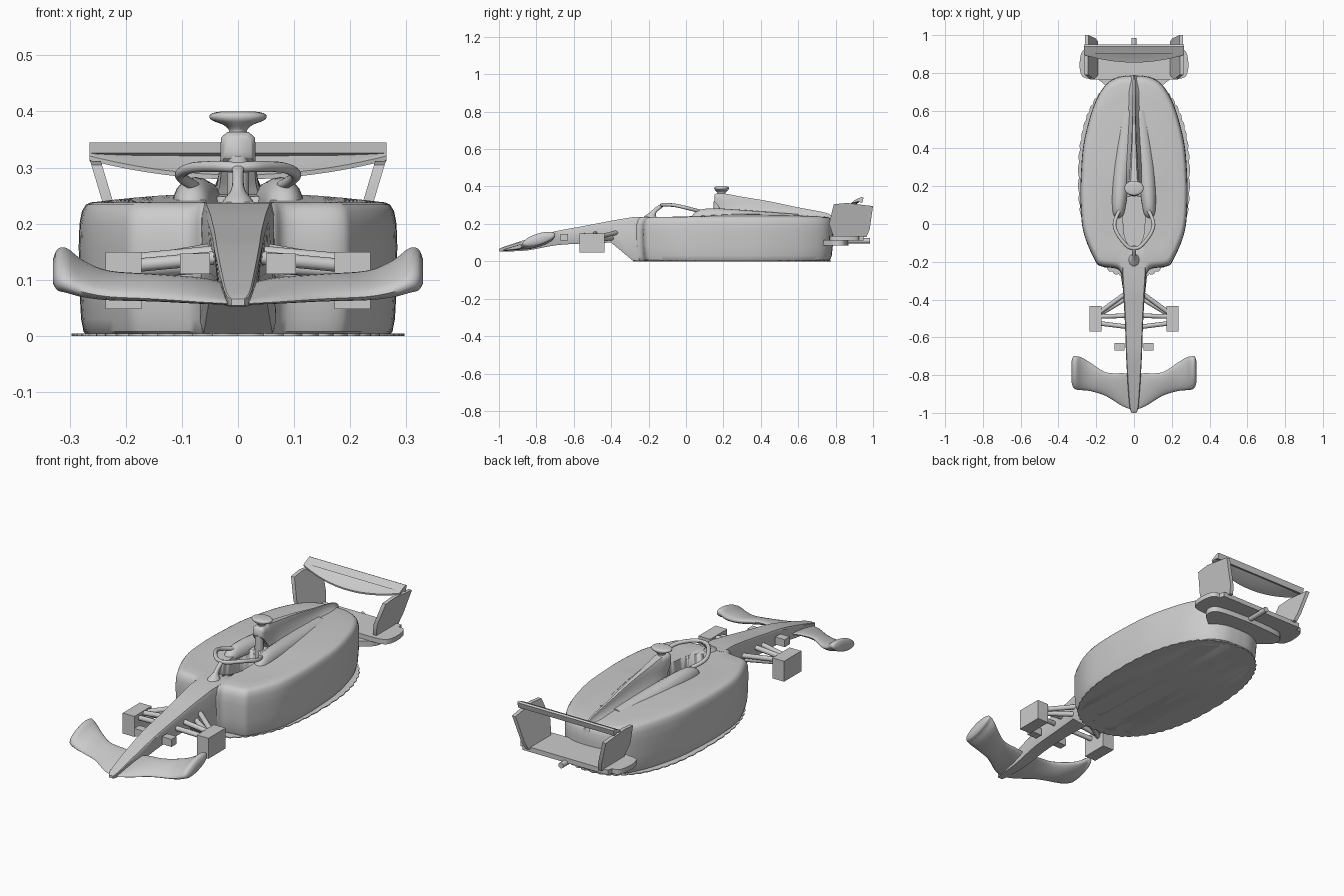
import bpy, bmesh, math
from mathutils import Vector

if "Cube" in bpy.data.objects:
    bpy.data.objects.remove(bpy.data.objects["Cube"])

grey = bpy.data.materials.new("light_grey")
grey.diffuse_color = (0.6, 0.6, 0.6, 1)
grey.use_nodes = True
grey.node_tree.nodes["Principled BSDF"].inputs["Base Color"].default_value = grey.diffuse_color


def finish(name, bm, angle=35):
    bmesh.ops.recalc_face_normals(bm, faces=bm.faces)
    me = bpy.data.meshes.new(name)
    bm.to_mesh(me)
    bm.free()
    me.materials.append(grey)
    ob = bpy.data.objects.new(name, me)
    bpy.context.collection.objects.link(ob)
    bpy.ops.object.select_all(action='DESELECT')
    ob.select_set(True)
    bpy.context.view_layer.objects.active = ob
    bpy.ops.object.shade_smooth_by_angle(angle=math.radians(angle))
    return ob


def smooth(rows, n=5):
    """Catmull-Rom through rows of numbers."""
    out = []
    for i in range(len(rows) - 1):
        a, b, c, d = (rows[max(0, min(len(rows) - 1, i + k))] for k in (-1, 0, 1, 2))
        for j in range(n):
            t = j / n
            out.append(tuple(0.5 * (2 * q + (r - p) * t + (2 * p - 5 * q + 4 * r - s) * t * t
                                    + (3 * q - p - 3 * r + s) * t ** 3)
                             for p, q, r, s in zip(a, b, c, d)))
    return out + [tuple(rows[-1])]


def loft(name, rings, angle=35):
    bm = bmesh.new()
    vs = [[bm.verts.new(p) for p in r] for r in rings]
    n = len(rings[0])
    for a, b in zip(vs, vs[1:]):
        for i in range(n):
            bm.faces.new((a[i], a[(i + 1) % n], b[(i + 1) % n], b[i]))
    bm.faces.new(vs[0])
    bm.faces.new(vs[-1])
    return finish(name, bm, angle)


def plate(name, pts, z0, z1):
    return loft(name, [[(x, y, z) for x, y in pts] for z in (z0, z1)])


def box(name, x0, x1, y0, y1, z0, z1):
    return plate(name, [(x0, y0), (x1, y0), (x1, y1), (x0, y1)], z0, z1)


def tube(name, pts, r, sides=12):
    rings = []
    pts = [Vector(p) for p in pts]
    for i, p in enumerate(pts):
        d = (pts[min(i + 1, len(pts) - 1)] - pts[max(i - 1, 0)]).normalized()
        u = d.cross(Vector((0.01, 0.02, 1))).normalized()
        v = d.cross(u)
        rings.append([p + r * (u * math.cos(a) + v * math.sin(a))
                      for a in (2 * math.pi * k / sides for k in range(sides))])
    return loft(name, rings, 50)


def circle(n):
    return [(math.cos(2 * math.pi * k / n), math.sin(2 * math.pi * k / n)) for k in range(n)]


def mirrored(half):
    """Closed outline from a half outline running front to back, ends on x = 0."""
    return half + [(-x, y) for x, y in half[-2:0:-1]]


# main body: plan outline stacked in layers, crowned on top
half = smooth([(0, -.275), (.06, -.272), (.09, -.24), (.18, -.225), (.21, -.19), (.255, -.09),
               (.277, 0), (.285, .13), (.283, .25), (.272, .4), (.245, .53), (.205, .65),
               (.15, .74), (.08, .782), (0, .79)], 5)
outline = mirrored(half)
rings = []
for s, z in [(.94, 0), (.965, .008), (.98, .03), (.99, .08), (.995, .16), (.99, .2), (.975, .222),
             (.95, .234), (.92, .238), (.8, .238), (.65, .238), (.5, .238), (.35, .238), (.2, .238), (.05, .238)]:
    ring = []
    for x, y in outline:
        py = .25 + (y - .25) * s
        t = max(0, min(1, (py + .05) / .3))
        crown = .02 * max(0, .92 ** 2 - s * s) * t if z == .238 else 0
        ring.append((x * s, py, z + crown))
    rings.append(ring)
body = loft("main_body", rings)

# cockpit opening
cut = plate("cockpit_cutter", mirrored(smooth([(0, -.135), (.03, -.11), (.053, -.05), (.057, .05),
                                               (.05, .13), (0, .15)], 4)), .13, .4)
cut.hide_render = True
mod = body.modifiers.new("cockpit", 'BOOLEAN')
mod.operation = 'DIFFERENCE'
mod.object = cut
bpy.context.view_layer.objects.active = body
bpy.ops.object.modifier_apply(modifier="cockpit")
bpy.data.objects.remove(cut)

# floor with a scalloped rim
N = 336
floor = []
for k in range(N):
    a = 2 * math.pi * k / N
    c, s = math.cos(a), math.sin(a)
    f = 1 - .018 * (1 - abs(math.sin(k * math.pi / 6)))
    floor.append((.297 * f * math.copysign(abs(c) ** .85, c),
                  .245 + .53 * f * math.copysign(abs(s) ** .85, s)))
plate("floor", floor, 0, .004)

# nose: y, top half width, bottom half width, top z, bottom z
rings = []
for y, a, b, t, u in smooth([(-1, .012, .012, .066, .054), (-.97, .023, .02, .079, .053),
                             (-.85, .033, .029, .118, .058), (-.7, .042, .036, .16, .085),
                             (-.55, .047, .04, .188, .095), (-.4, .055, .05, .217, .1)], 4) \
        + [(-.285, .063, .068, .236, .004), (-.2, .068, .07, .239, .004)]:
    m = (t - u) * .1
    rings.append([(-a * .9, y, t), (a * .9, y, t), (a, y, t - m), (b, y, u + m),
                  (b * .9, y, u), (-b * .9, y, u), (-b, y, u + m), (-a, y, t - m)])
loft("nose", rings)

# engine cover spine with air intake: y, top half width, base half width, top z, base z
rings = []
for y, a, b, t, u in smooth([(.152, .024, .024, .355, .318), (.165, .031, .03, .363, .305),
                             (.19, .031, .032, .363, .27), (.22, .03, .045, .36, .23),
                             (.3, .023, .06, .345, .23), (.45, .014, .055, .32, .23),
                             (.6, .009, .045, .288, .23), (.7, .008, .04, .27, .23),
                             (.76, .007, .03, .255, .22), (.788, .003, .01, .235, .2)], 4):
    h = t - u
    right = [(b, u), (b * .6 + a * .4, u + h * .25), (a, u + h * .6), (a * .95, u + h * .85), (a * .6, t)]
    rings.append([(x, y, z) for x, z in right] + [(-x, y, z) for x, z in right[::-1]])
loft("engine_cover", rings, 60)
tube("headrest_column", [(0, .165, .2), (0, .168, .32)], .02)

# camera on top of the intake: z, half width, half length
loft("roof_camera", [[(c * rx, .19 + s * ry, z) for c, s in circle(24)] for z, rx, ry in
                     smooth([(.355, .02, .024), (.366, .016, .022), (.376, .026, .03),
                             (.384, .046, .037), (.391, .051, .039), (.397, .046, .036),
                             (.4, .03, .026)], 3)], 60)

# halo guard hoop and its front strut
arc = smooth([(0, -.13, .3), (.035, -.118, .302), (.08, -.065, .3), (.102, -.015, .29),
              (.098, .025, .28), (.078, .07, .268)], 5)
tube("halo_hoop", [(-x, y, z) for x, y, z in arc[:0:-1]] + arc, .0095)
loft("halo_strut", [[(c * rx, y + s * ry, z) for c, s in circle(16)] for y, z, rx, ry in
                    smooth([(-.19, .228, .033, .042), (-.19, .242, .026, .03), (-.175, .262, .012, .018),
                            (-.145, .288, .01, .018), (-.125, .303, .012, .014)], 4)], 60)

# front wing, one loft from tip to tip: x, leading y/z, trailing y/z, half thickness
w = smooth([(0, -.985, .057, -.79, .085, .007), (.06, -.965, .06, -.79, .1, .012),
            (.15, -.91, .066, -.785, .106, .015), (.23, -.885, .07, -.735, .11, .018),
            (.275, -.88, .078, -.708, .125, .024), (.305, -.877, .088, -.7, .145, .03),
            (.322, -.865, .093, -.702, .143, .028), (.33, -.84, .1, -.725, .13, .015)], 4)
rings = []
for x, ly, lz, ty, tz, th in [(-r[0],) + r[1:] for r in w[:0:-1]] + w:
    ctr, ax = Vector(((ly + ty) / 2, (lz + tz) / 2)), Vector((ty - ly, tz - lz)) / 2
    nrm = Vector((-ax.y, ax.x)).normalized() * th
    rings.append([(x, *(ctr + ax * c + nrm * s)) for c, s in circle(20)])
loft("front_wing", rings, 60)

for side, s in (("right", 1), ("left", -1)):
    # front suspension: hub box, arms, small sensor box
    box(side + "_hub_box", s * .172, s * .236, -.57, -.435, .048, .15)
    box(side + "_nose_box", s * .05, s * .103, -.67, -.63, .11, .147)
    for i, (p, q) in enumerate([((.04, -.365, .155), (.185, -.47, .13)),
                                ((.03, -.485, .15), (.19, -.49, .135)),
                                ((.03, -.545, .14), (.19, -.525, .125)),
                                ((.035, -.39, .125), (.185, -.48, .115))]):
        tube(f"{side}_arm_{i}", [(s * p[0], *p[1:]), (s * q[0], *q[1:])], .012)
    # shoulder hump beside the cockpit: y, centre x, half width, height
    loft(side + "_shoulder", [[(s * (cx + c * rx), y, .232 + (max(n, -.1) * h)) for c, n in circle(20)]
                              for y, cx, rx, h in
                              smooth([(.03, .083, .012, .008), (.05, .082, .028, .032), (.09, .08, .036, .047),
                                      (.16, .075, .042, .051), (.27, .066, .045, .045),
                                      (.4, .05, .045, .035), (.6, .03, .035, .02)], 4)], 60)
    # leaning rear wing end plate
    prof = [(.765, .2), (.79, .305), (.86, .312), (1, .295), (.982, .17), (.965, .13), (.79, .13)]
    loft(side + "_rear_end_plate", [[(s * (.165 + .3 * z + o), y, z) for y, z in prof]
                                    for o in (-.014, .005)])


# rear wing: bowed main plane and straight upper flap
def span(name, section):
    xs = [-.265 + .53 * k / 24 for k in range(25)]
    loft(name, [[(x, y, z) for y, z in section((x / .265) ** 2)] for x in xs])


span("rear_wing_main", lambda q: [(.856 + .04 * q, .279 + .034 * q), (.89 + .015 * q, .29 + .026 * q),
                                  (.935, .323), (.93, .331), (.885 + .015 * q, .3 + .026 * q),
                                  (.855 + .04 * q, .287 + .034 * q)])
span("rear_wing_flap", lambda q: [(.9, .326), (.942, .312), (.95, .34), (.94, .345)])

# lower rear beam, diffuser block and crash structure
plate("rear_beam", mirrored([(0, .765), (.2, .765)] + smooth([(.24, .768), (.272, .78), (.287, .82),
      (.285, .88), (.27, .918), (.24, .925)], 4) + [(.235, .95), (0, .95)]), .112, .136)
plate("diffuser", mirrored(smooth([(0, .7), (.12, .72), (.17, .75), (.21, .79), (.21, .84),
                                   (.15, .862), (0, .87)], 4)), .085, .113)
tube("crash_structure", [(0, .74, .11), (0, .985, .11)], .014)
